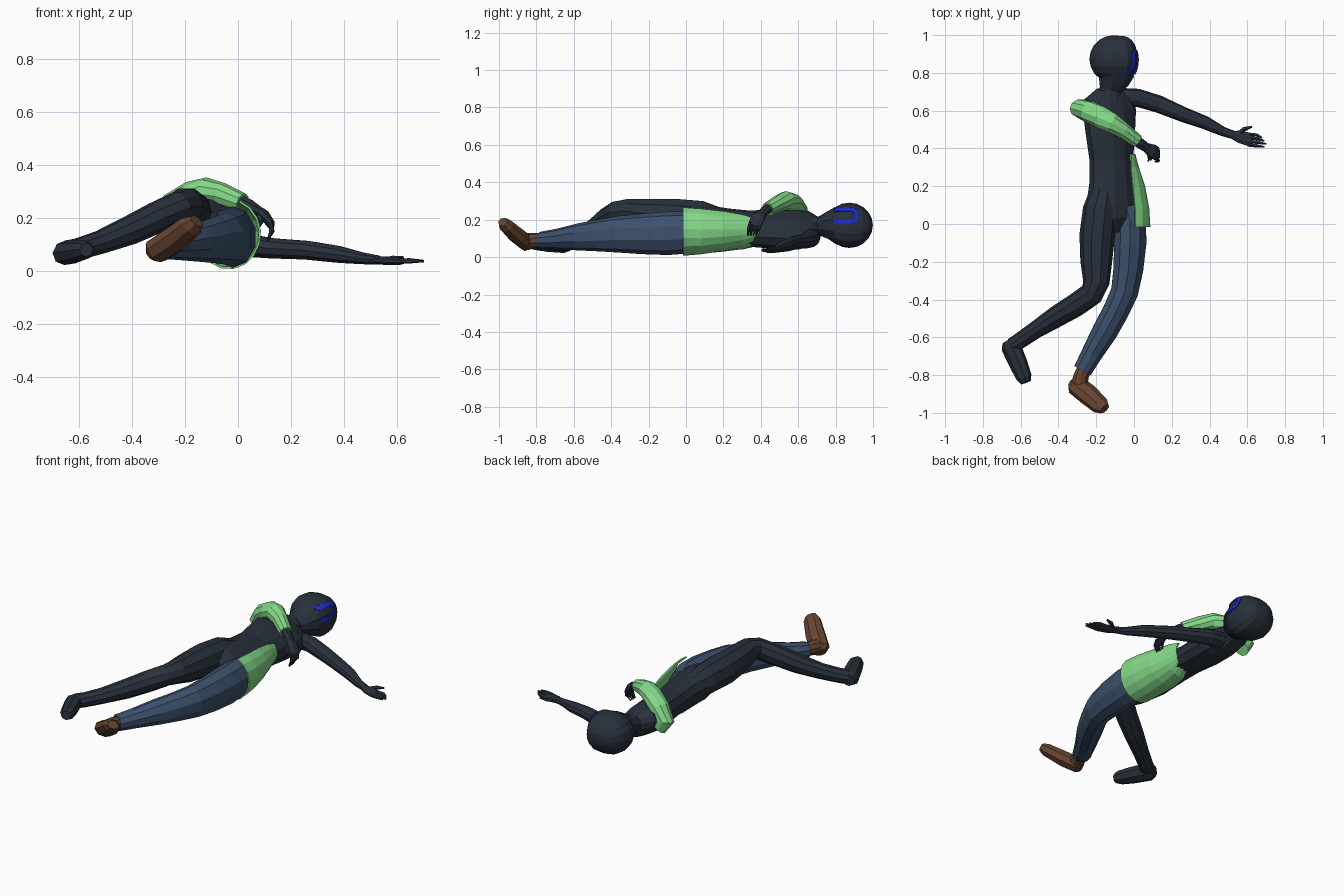
import bpy, bmesh, math
from mathutils import Vector
from mathutils.bvhtree import BVHTree


def material(name, r, g, b):
    m = bpy.data.materials.new(name)
    m.diffuse_color = (r, g, b, 1)
    return m


DARK = material("dark slate", 0.022, 0.030, 0.045)
GREEN = material("light green", 0.235, 0.70, 0.25)
DENIM = material("denim blue", 0.046, 0.082, 0.155)
BROWN = material("brown leather", 0.135, 0.058, 0.030)
BLUE = material("bright blue", 0.012, 0.022, 0.62)


def finish(name, bm, mat):
    bmesh.ops.recalc_face_normals(bm, faces=bm.faces)
    me = bpy.data.meshes.new(name)
    bm.to_mesh(me)
    bm.free()
    me.materials.append(mat)
    ob = bpy.data.objects.new(name, me)
    bpy.context.collection.objects.link(ob)
    return ob


def thicken(ob, thickness):
    m = ob.modifiers.new("thickness", "SOLIDIFY")
    m.thickness, m.offset = thickness, 0


def sheet(bm, rows):
    """Join neighbouring rows of vertices with quads."""
    for a, b in zip(rows, rows[1:]):
        for k in range(len(a) - 1):
            bm.faces.new((a[k], a[k + 1], b[k + 1], b[k]))


def tube(name, rings, mat, ref=(1, 0, 0), sides=10):
    """Loft through rings of (x, y, z, radius along ref, other radius)."""
    bm = bmesh.new()
    pts = [Vector(r[:3]) for r in rings]
    loops = []
    for i, r in enumerate(rings):
        t = (pts[min(i + 1, len(pts) - 1)] - pts[max(i - 1, 0)]).normalized()
        u = Vector(ref)
        u = (u - t * u.dot(t)).normalized()
        v = t.cross(u)
        loops.append([bm.verts.new(pts[i] + u * (r[3] * math.cos(a)) + v * (r[4] * math.sin(a)))
                      for a in (2 * math.pi * (k + 0.5) / sides for k in range(sides))])
    sheet(bm, [lp + lp[:1] for lp in loops])
    bm.faces.new(loops[0])
    bm.faces.new(loops[-1])
    return finish(name, bm, mat)


# Torso, rolled so its right side is up
RIGHT = (-0.86, 0, 0.5)
tube("torso", [(-.11, -.04, .165, .08, .06), (-.11, .03, .17, .145, .095),
               (-.115, .10, .165, .150, .100), (-.115, .22, .158, .130, .092),
               (-.12, .34, .152, .125, .085), (-.125, .48, .150, .142, .092),
               (-.13, .60, .150, .155, .088), (-.135, .665, .152, .140, .072),
               (-.13, .71, .158, .075, .050)], DARK, RIGHT, 12)

# Head with a flattened face, and neck
tube("neck", [(-.13, .66, .160, .07, .06), (-.125, .715, .165, .060, .052),
              (-.108, .755, .170, .085, .072), (-.100, .80, .170, .108, .1)], DARK)
HC, HR = Vector((-.108, .873, .170)), Vector((.128, .126, .121))
bm = bmesh.new()
bmesh.ops.create_uvsphere(bm, u_segments=16, v_segments=10, radius=1)
for v in bm.verts:
    x, y, z = v.co
    if x > 0.01:
        x = x ** 0.55
    v.co = HC + Vector((x * HR.x, z * HR.y, -y * HR.z))
bm.normal_update()
face = BVHTree.FromBMesh(bm)
finish("head", bm, DARK)

# U-shaped visor strip laid on the face
path = [(.792, .253), (.81, .254), (.83, .255), (.85, .255), (.87, .255), (.89, .253), (.908, .244),
        (.912, .222), (.908, .20), (.89, .191), (.87, .189), (.85, .189), (.83, .189), (.81, .189), (.792, .190)]
bm = bmesh.new()
rows = []
for i, p in enumerate(path):
    a, b = path[max(i - 1, 0)], path[min(i + 1, len(path) - 1)]
    t = Vector((b[0] - a[0], b[1] - a[1])).normalized()
    row = []
    for s in (-.011, -.004, .004, .011):
        y, z = p[0] - t.y * s, p[1] + t.x * s
        hit = face.ray_cast(Vector((1, y, z)), Vector((-1, 0, 0)))[0]
        if hit is None:  # past the rim of the head: use the closest point
            hit = face.find_nearest(Vector((HC.x + .08, y, z)))[0]
        row.append(bm.verts.new(hit + Vector((.004, 0, .001))))
    rows.append(row)
sheet(bm, rows)
thicken(finish("visor_strip", bm, BLUE), .006)

# Half vest wrapped round the left side of the waist and hip, narrower at the top
bm = bmesh.new()
rows = []
for x, y, z, rx, rz, lo, hi in [(-.035, -.015, .14, .118, .130, -125, 70),
                                (-.045, .08, .142, .122, .124, -125, 66),
                                (-.07, .20, .145, .125, .112, -115, 60),
                                (-.095, .30, .148, .117, .104, -95, 48),
                                (-.115, .37, .150, .118, .095, -70, 34)]:
    rows.append([bm.verts.new((x + rx * math.cos(a), y, z + rz * math.sin(a)))
                 for a in (math.radians(lo + (hi - lo) * k / 9) for k in range(10))])
sheet(bm, rows)
thicken(finish("half_vest", bm, GREEN), .008)

# Left leg in denim with brown shoe
tube("left_trouser_leg", [(-.04, .10, .140, .08, .09), (-.02, .02, .132, .088, .112),
                          (-.02, -.10, .127, .090, .116), (-.03, -.24, .124, .083, .108),
                          (-.05, -.36, .122, .076, .098), (-.095, -.46, .116, .072, .086),
                          (-.155, -.57, .108, .070, .073), (-.225, -.69, .096, .058, .055),
                          (-.272, -.775, .090, .052, .046)], DENIM)
tube("left_ankle", [(-.25, -.74, .09, .038, .038), (-.278, -.80, .09, .042, .040),
                    (-.292, -.86, .085, .048, .042)], BROWN)
tube("left_shoe", [(-.326, -.838, .062, .032, .028), (-.308, -.852, .075, .056, .045),
                   (-.245, -.902, .115, .058, .046), (-.178, -.962, .170, .050, .038),
                   (-.156, -.980, .188, .032, .024)], BROWN, (.77, .6, -.4), 8)

# Right leg, knee bent
tube("right_leg", [(-.16, .18, .195, .07, .07), (-.18, .08, .212, .092, .090),
                   (-.195, -.06, .220, .096, .094), (-.20, -.20, .230, .086, .084),
                   (-.20, -.31, .245, .070, .070), (-.225, -.37, .240, .060, .064),
                   (-.31, -.43, .200, .060, .062), (-.41, -.49, .152, .055, .057),
                   (-.52, -.56, .108, .045, .046), (-.60, -.615, .083, .042, .043),
                   (-.645, -.645, .074, .042, .042)], DARK, (0, 0, 1))
tube("right_foot", [(-.668, -.618, .066, .032, .034), (-.652, -.648, .069, .054, .046),
                    (-.612, -.74, .073, .050, .044), (-.582, -.812, .078, .042, .038),
                    (-.572, -.840, .080, .028, .026)], DARK, (1, 0, .35), 8)

# Left arm stretched out along the floor
tube("left_arm", [(-.06, .665, .105, .050, .055), (.02, .668, .098, .046, .048),
                  (.13, .635, .085, .040, .046), (.26, .580, .078, .037, .040),
                  (.38, .535, .062, .033, .035), (.47, .490, .047, .023, .025),
                  (.53, .470, .041, .018, .022)], DARK, (0, 0, 1))
tube("left_palm", [(.51, .475, .042, .016, .020), (.56, .462, .038, .017, .036),
                   (.61, .447, .036, .014, .038), (.625, .444, .036, .010, .032)],
     DARK, (0, 0, 1), 8)

# Right arm folded over the body, in a green sleeve
tube("right_sleeve", [(-.255, .620, .145, .040, .044), (-.285, .612, .185, .050, .056),
                      (-.240, .595, .245, .058, .056), (-.175, .565, .290, .062, .050),
                      (-.120, .535, .303, .055, .050), (-.06, .495, .287, .045, .045),
                      (.017, .437, .256, .037, .037)], GREEN, (0, 1, 0))
tube("right_forearm", [(-.03, .472, .275, .030, .03), (.035, .425, .250, .028, .026),
                       (.075, .398, .225, .024, .022)], DARK, (0, 1, 0), 8)
tube("right_palm", [(.06, .408, .235, .024, .020), (.098, .385, .212, .040, .021),
                    (.122, .372, .180, .038, .018), (.126, .370, .166, .032, .013)],
     DARK, (0, 1, 0), 8)


def finger(name, a, b, c, r=.010):
    tube(name, [(*a, r, r), (*b, r, r), (*c, r * .45, r * .45)], DARK, (.3, .4, .9), 6)


# Fingers and thumbs of both hands
for k in range(4):
    s = k - 1.5
    finger("left_finger", (.605, .447 + .019 * s, .037), (.65, .442 + .019 * s, .038),
           (.702 - .012 * abs(s + .5), .432 + .016 * s, .037))
    finger("right_finger", (.122, .372 + .018 * s, .185), (.128, .362 + .018 * s, .150),
           (.112, .352 + .014 * s, .115))
finger("left_thumb", (.55, .475, .040), (.585, .503, .046), (.625, .515, .050), .012)
finger("right_thumb", (.08, .375, .215), (.085, .345, .185), (.075, .335, .150), .012)
